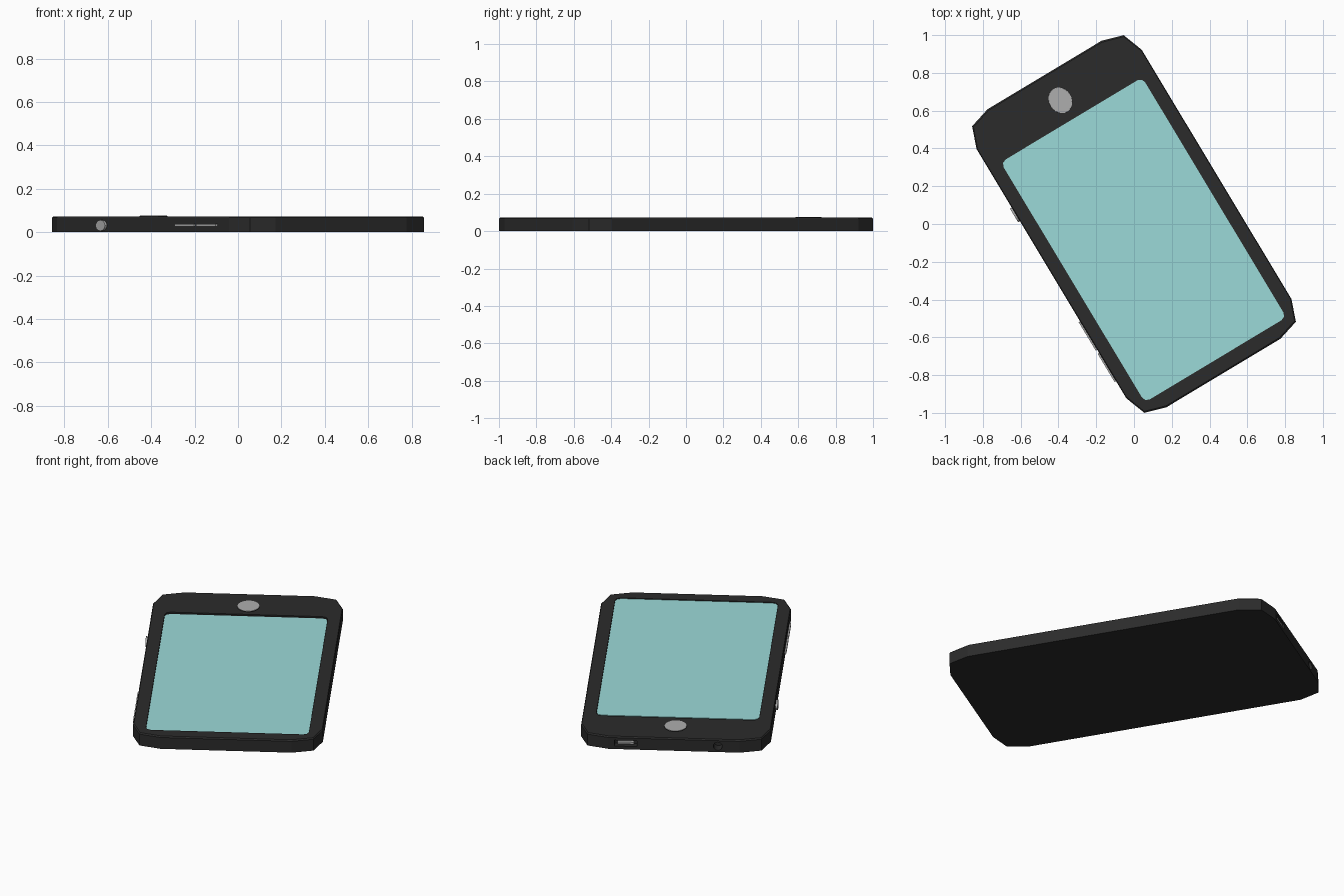
import bpy, bmesh
from math import radians, sin, cos, pi
from mathutils import Matrix

if "Cube" in bpy.data.objects:
    bpy.data.objects.remove(bpy.data.objects["Cube"])

TILT = Matrix.Rotation(radians(31), 4, 'Z')   # phone lies turned on the table
AXES = {'x': lambda a, b, d: (d, a, b),
        'y': lambda a, b, d: (a, d, b),
        'z': lambda a, b, d: (a, b, d)}


def material(name, rgb):
    m = bpy.data.materials.new(name)
    m.diffuse_color = (*rgb, 1)
    m.use_nodes = True
    m.node_tree.nodes["Principled BSDF"].inputs["Base Color"].default_value = m.diffuse_color
    return m


BLACK = material("black_case", (0.024, 0.024, 0.024))
GREY = material("grey_metal", (0.42, 0.42, 0.42))
CYAN = material("screen_cyan", (0.33, 0.70, 0.69))


def prism(name, outline, layers, axis, mat):
    """Stack copies of an outline along an axis; layers are (depth, scale)."""
    bm = bmesh.new()
    cx = sum(p[0] for p in outline) / len(outline)
    cy = sum(p[1] for p in outline) / len(outline)
    rings = [[bm.verts.new(AXES[axis](cx + (a - cx) * s, cy + (b - cy) * s, d))
              for a, b in outline] for d, s in layers]
    n = len(outline)
    for lo, hi in zip(rings, rings[1:]):
        for i in range(n):
            j = (i + 1) % n
            bm.faces.new((lo[i], lo[j], hi[j], hi[i]))
    bm.faces.new(rings[0][::-1])
    bm.faces.new(rings[-1])
    bmesh.ops.recalc_face_normals(bm, faces=bm.faces)
    bm.transform(TILT)
    me = bpy.data.meshes.new(name)
    bm.to_mesh(me)
    bm.free()
    me.materials.append(mat)
    ob = bpy.data.objects.new(name, me)
    bpy.context.collection.objects.link(ob)
    return ob


def mirrored(corner):
    """Mirror one corner's points into a closed four-corner outline."""
    left = [(-x, y) for x, y in corner[::-1]]
    return corner + left + [(-x, -y) for x, y in corner] + [(-x, -y) for x, y in left]


def ellipse(cx, cy, rx, ry, n):
    return [(cx + rx * cos(2 * pi * i / n), cy + ry * sin(2 * pi * i / n)) for i in range(n)]


def rect(a0, a1, b0, b1):
    return [(a0, b0), (a1, b0), (a1, b1), (a0, b1)]


def chamfer_rect(x, y0, y1, c):
    mid, h = (y0 + y1) / 2, (y1 - y0) / 2
    pts = mirrored([(x, h - c), (x - c * 0.3, h - c * 0.3), (x - c, h)])
    return [(a, b + mid) for a, b in pts]


def cut(target, cutter):
    cutter.hide_render = True
    mod = target.modifiers.new("cut", 'BOOLEAN')
    mod.object, mod.operation, mod.solver = cutter, 'DIFFERENCE', 'EXACT'
    bpy.context.view_layer.objects.active = target
    bpy.ops.object.modifier_apply(modifier=mod.name)
    bpy.data.objects.remove(cutter)


# Case with clipped corners and a fine front edge
case = prism("case", mirrored([(0.51, 0.77), (0.468, 0.885), (0.352, 0.92)]),
             [(0, 1), (0.067, 1), (0.073, 0.992)], 'z', BLACK)

# Recesses for screen, charging port and headphone jack
cut(case, prism("screen_cutter", chamfer_rect(0.438, -0.84, 0.658, 0.03),
                [(0.066, 1), (0.1, 1)], 'z', BLACK))
cut(case, prism("port_cutter", rect(0.2, 0.32, 0.018, 0.052),
                [(0.88, 1), (1, 1)], 'y', BLACK))
cut(case, prism("jack_cutter", ellipse(-0.235, 0.034, 0.024, 0.024, 16),
                [(0.86, 1), (1, 1)], 'y', BLACK))

# Screen panel and the contact tongue in the port
prism("screen", chamfer_rect(0.437, -0.839, 0.643, 0.03), [(0.06, 1), (0.069, 1)], 'z', CYAN)
prism("port_tongue", rect(0.215, 0.305, 0.029, 0.041), [(0.87, 1), (0.916, 1)], 'y', GREY)

# Round home button with a dark collar
button = ellipse(0.003, 0.762, 0.061, 0.072, 24)
prism("home_button_collar", button, [(0.07, 1), (0.0755, 1)], 'z', BLACK)
prism("home_button", button, [(0.0755, 0.99), (0.0765, 0.98)], 'z', GREY)

# Side controls: round key and two slim volume keys
prism("side_key", ellipse(0.366, 0.031, 0.042, 0.025, 16), [(-0.5, 1), (-0.521, 1)], 'x', GREY)
for label, v0, v1 in (("up", -0.47, -0.295), ("down", -0.664, -0.49)):
    prism("volume_" + label, rect(v0, v1, 0.026, 0.037), [(-0.5, 1), (-0.519, 1)], 'x', GREY)
